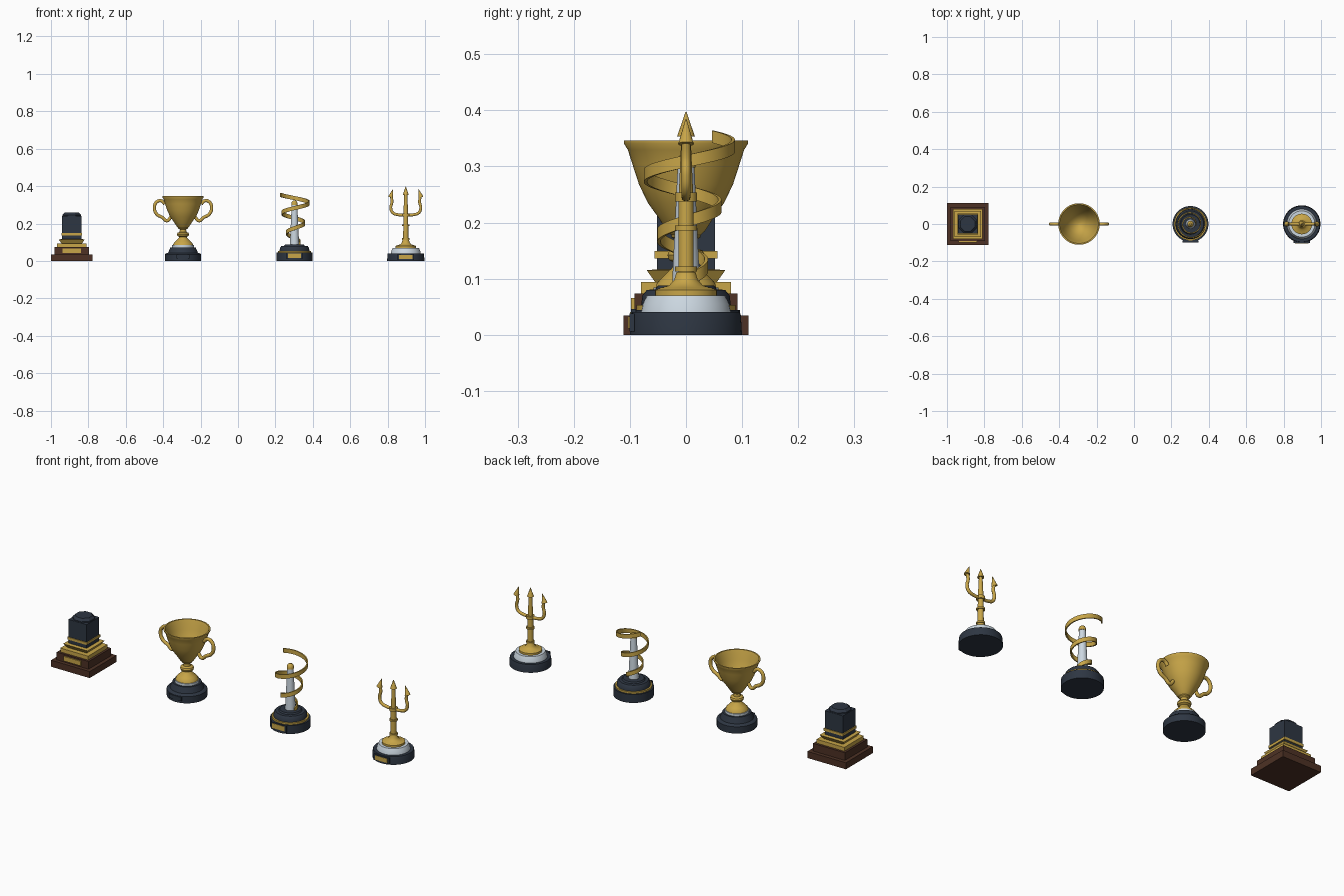
import bpy, bmesh, math
from mathutils import Vector, Matrix

cube = bpy.data.objects.get("Cube")
if cube:
    bpy.data.objects.remove(cube, do_unlink=True)


def material(name, rgb):
    m = bpy.data.materials.new(name)
    m.use_nodes = True
    m.diffuse_color = (*rgb, 1)
    m.node_tree.nodes["Principled BSDF"].inputs["Base Color"].default_value = (*rgb, 1)
    return m


GOLD = material("gold", (0.58, 0.38, 0.065))
DARK = material("dark slate", (0.027, 0.037, 0.055))
SILVER = material("silver", (0.60, 0.68, 0.75))
WOOD = material("dark wood", (0.075, 0.031, 0.018))


def finish(name, bm, mat, loc=(0, 0, 0), smooth=True):
    bmesh.ops.recalc_face_normals(bm, faces=bm.faces)
    me = bpy.data.meshes.new(name)
    bm.to_mesh(me)
    bm.free()
    me.materials.append(mat)
    ob = bpy.data.objects.new(name, me)
    ob.location = loc
    bpy.context.collection.objects.link(ob)
    if smooth:
        bpy.ops.object.select_all(action='DESELECT')
        ob.select_set(True)
        bpy.context.view_layer.objects.active = ob
        bpy.ops.object.shade_smooth_by_angle(angle=math.radians(35))
    return ob


def skin(bm, rings):
    """Join matching closed rings of points and cap both ends."""
    rings = [[bm.verts.new(p) for p in ring] for ring in rings]
    n = len(rings[0])
    for a, b in zip(rings, rings[1:]):
        for i in range(n):
            j = (i + 1) % n
            bm.faces.new((a[i], a[j], b[j], b[i]))
    bm.faces.new(rings[0])
    bm.faces.new(rings[-1])


def lathe(name, x, profile, mat, sides=48, square=False):
    """Turn (radius, height) points; square=True makes four-sided tiers."""
    if square:
        sides = 4
    k = math.sqrt(2) if square else 1
    off = math.pi / sides
    bm = bmesh.new()
    skin(bm, [[(r * k * math.cos(off + math.tau * i / sides),
                r * k * math.sin(off + math.tau * i / sides), z)
               for i in range(sides)] for r, z in profile])
    return finish(name, bm, mat, (x, 0, 0), sides > 8)


def tier(name, x, r, z0, z1, mat, **kw):
    return lathe(name, x, [(r, z0), (r, z1)], mat, **kw)


def plate(name, x, y, z, size, mat):
    bm = bmesh.new()
    bmesh.ops.create_cube(bm, size=1, matrix=Matrix.Diagonal((*size, 1)))
    return finish(name, bm, mat, (x, y, z), False)


def tube(name, x, points, radius, mat):
    """Smooth round bar through points in the xz plane."""
    cu = bpy.data.curves.new(name, 'CURVE')
    cu.dimensions = '3D'
    cu.bevel_depth = radius
    cu.bevel_resolution = 3
    cu.use_fill_caps = True
    sp = cu.splines.new('BEZIER')
    sp.bezier_points.add(len(points) - 1)
    for bp, (px, pz) in zip(sp.bezier_points, points):
        bp.co = (px, 0, pz)
        bp.handle_left_type = bp.handle_right_type = 'AUTO'
    ob = bpy.data.objects.new(name, cu)
    ob.location.x = x
    bpy.context.collection.objects.link(ob)
    bpy.ops.object.select_all(action='DESELECT')
    ob.select_set(True)
    bpy.context.view_layer.objects.active = ob
    bpy.ops.object.convert(target='MESH')
    ob.data.materials.clear()
    ob.data.materials.append(mat)
    bpy.ops.object.shade_smooth_by_angle(angle=math.radians(50))


def spike(name, x, base, tip, radius):
    """Arrowhead cone from base to tip."""
    a, b = Vector((base[0], 0, base[1])), Vector((tip[0], 0, tip[1]))
    d = b - a
    bm = bmesh.new()
    bmesh.ops.create_cone(bm, cap_ends=True, segments=16, radius1=radius, radius2=0.001,
                          depth=d.length,
                          matrix=Matrix.Translation((a + b) / 2)
                          @ d.to_track_quat('Z', 'Y').to_matrix().to_4x4())
    finish(name, bm, GOLD, (x, 0, 0))


# Block award: stepped wooden plinth, gold collar, square dark pillar
X = -0.889
tier("block_plinth_lower", X, 0.111, 0, 0.034, WOOD, square=True)
tier("block_plinth_upper", X, 0.092, 0.034, 0.074, WOOD, square=True)
plate("block_name_plate", X, -0.094, 0.054, (0.10, 0.008, 0.024), GOLD)
tier("block_gold_slab", X, 0.08, 0.074, 0.094, GOLD, square=True)
lathe("block_gold_collar", X, [(0.055, 0.094), (0.07, 0.115), (0.05, 0.117)], GOLD, square=True)
tier("block_pillar", X, 0.052, 0.115, 0.24, DARK, square=True)
tier("block_pillar_band", X, 0.056, 0.136, 0.149, GOLD, square=True)
lathe("block_cap", X, [(0.054, 0.24), (0.054, 0.246), (0.042, 0.258)], DARK, sides=8)

# Cup award: round base, knobbed stem, hollow bowl with two handles
X = -0.294
lathe("cup_base", X, [(0.096, 0), (0.096, 0.035), (0.09, 0.041), (0.08, 0.043),
                      (0.068, 0.072)], DARK)
plate("cup_name_plate", X, -0.096, 0.024, (0.07, 0.008, 0.02), DARK)
tier("cup_silver_ring", X, 0.058, 0.072, 0.084, SILVER)
lathe("cup_stem", X, [(0.054, 0.084), (0.052, 0.092), (0.04, 0.105), (0.026, 0.118),
                      (0.02, 0.128), (0.03, 0.133), (0.033, 0.142), (0.03, 0.15),
                      (0.018, 0.155), (0.017, 0.168), (0.026, 0.174), (0.026, 0.18)], GOLD)
lathe("cup_bowl", X, [(0.02, 0.172), (0.034, 0.185), (0.05, 0.21), (0.068, 0.235),
                      (0.084, 0.268), (0.096, 0.305), (0.104, 0.33), (0.111, 0.341),
                      (0.111, 0.346), (0.104, 0.346), (0.098, 0.33), (0.089, 0.3),
                      (0.077, 0.265), (0.06, 0.235), (0.038, 0.205), (0.008, 0.19)], GOLD)
for side, s in (("left", 1), ("right", -1)):
    tube(f"cup_handle_{side}", X, [(s * px, pz) for px, pz in (
        (0.098, 0.305), (0.118, 0.322), (0.142, 0.314), (0.153, 0.282),
        (0.14, 0.25), (0.11, 0.232), (0.085, 0.215), (0.065, 0.235))], 0.009, GOLD)

# Spiral award: stepped base, tapering column, rising ribbon
X = 0.302
tier("spiral_base", X, 0.096, 0, 0.044, DARK)
tier("spiral_base_ring", X, 0.088, 0.044, 0.053, GOLD)
lathe("spiral_base_upper", X, [(0.08, 0.053), (0.078, 0.07), (0.07, 0.08),
                               (0.055, 0.081), (0.05, 0.088)], DARK)
plate("spiral_plate_frame", X, -0.0935, 0.028, (0.088, 0.009, 0.036), DARK)
plate("spiral_name_plate", X, -0.096, 0.028, (0.07, 0.008, 0.025), GOLD)
lathe("spiral_column", X, [(0.025, 0.085), (0.015, 0.3)], SILVER)
lathe("spiral_column_tip", X, [(0.017, 0.298), (0.017, 0.308), (0.013, 0.318),
                               (0.005, 0.324)], GOLD)
bm = bmesh.new()
turns, steps, rings = 2.45, 120, []
for i in range(steps + 1):
    back = turns * (1 - i / steps)
    a = math.radians(147) - math.tau * back
    r, z = 0.091 - 0.024 * back, 0.353 - 0.107 * back
    rings.append([(rr * math.cos(a), rr * math.sin(a), z + dz)
                  for rr, dz in ((r - 0.006, -0.011), (r, -0.011), (r, 0.011), (r - 0.006, 0.011))])
skin(bm, rings)
finish("spiral_ribbon", bm, GOLD, (X, 0, 0))

# Trident award: two-tone base, ringed shaft, three barbed prongs
X = 0.897
lathe("trident_base", X, [(0.1, 0), (0.098, 0.035), (0.096, 0.041)], DARK)
plate("trident_plate_frame", X, -0.0965, 0.022, (0.088, 0.009, 0.032), DARK)
plate("trident_name_plate", X, -0.099, 0.022, (0.07, 0.008, 0.022), GOLD)
lathe("trident_silver_tier", X, [(0.08, 0.041), (0.077, 0.055), (0.07, 0.07)], SILVER)
lathe("trident_foot", X, [(0.055, 0.07), (0.055, 0.08), (0.045, 0.084), (0.03, 0.088),
                          (0.021, 0.098), (0.017, 0.112)], GOLD)
lathe("trident_shaft", X, [(0.014, 0.1), (0.013, 0.25), (0.008, 0.36)], GOLD, sides=24)
for i, (z, h) in enumerate(((0.117, 0.009), (0.19, 0.009), (0.246, 0.016))):
    tier(f"trident_shaft_ring_{i + 1}", X, 0.02, z - h / 2, z + h / 2, GOLD, sides=24)
spike("trident_centre_tip", X, (0, 0.353), (0, 0.397), 0.016)
for side, s in (("left", 1), ("right", -1)):
    tube(f"trident_prong_{side}", X, [(s * px, pz) for px, pz in (
        (0, 0.245), (0.045, 0.248), (0.07, 0.258), (0.08, 0.285),
        (0.074, 0.315), (0.078, 0.35))], 0.008, GOLD)
    spike(f"trident_tip_{side}", X, (s * 0.081, 0.34), (s * 0.068, 0.384), 0.014)
